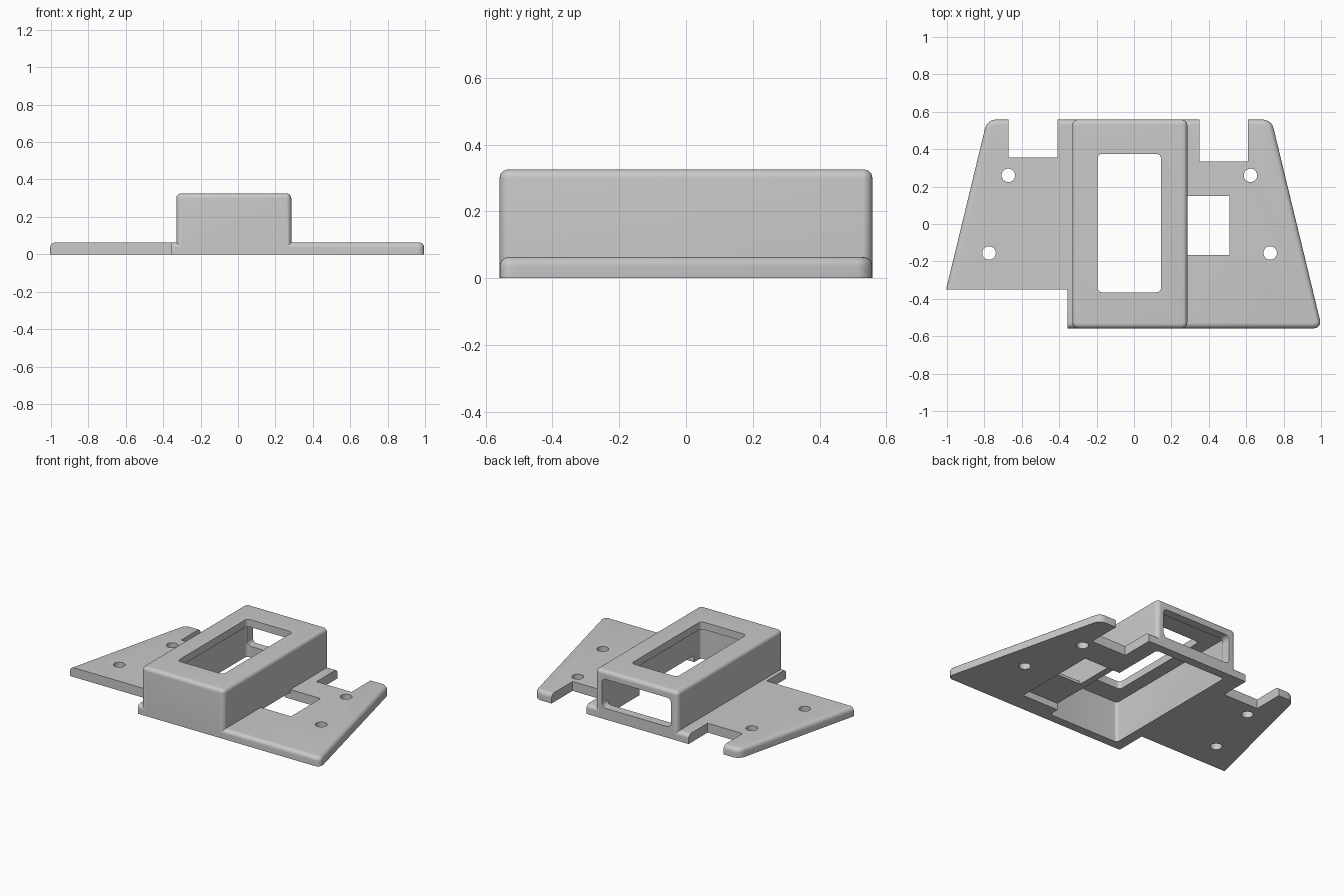
import bpy, bmesh, math

cube = bpy.data.objects.get("Cube")
if cube:
    bpy.data.objects.remove(cube, do_unlink=True)

grey = bpy.data.materials.new("light grey")
grey.use_nodes = True
colour = (0.585, 0.585, 0.585, 1)
grey.diffuse_color = colour
grey.node_tree.nodes["Principled BSDF"].inputs["Base Color"].default_value = colour


def prism(name, outline, z0, z1, corner=0, rim=0):
    """Closed prism on an anticlockwise outline; rounds upright corners, then the top rim."""
    bm = bmesh.new()
    low = [bm.verts.new((x, y, z0)) for x, y in outline]
    high = [bm.verts.new((x, y, z1)) for x, y in outline]
    bm.faces.new(low[::-1])
    bm.faces.new(high)
    for i in range(len(low)):
        j = (i + 1) % len(low)
        bm.faces.new((low[i], low[j], high[j], high[i]))
    if corner:
        upright = [e for e in bm.edges if abs(e.verts[0].co.z - e.verts[1].co.z) > 1e-4]
        bmesh.ops.bevel(bm, geom=upright, offset=corner, segments=6, profile=0.5, affect='EDGES')
    if rim:
        top = [e for e in bm.edges if all(abs(v.co.z - z1) < 1e-5 for v in e.verts)]
        bmesh.ops.bevel(bm, geom=top, offset=rim, segments=6, profile=0.5, affect='EDGES')
    mesh = bpy.data.meshes.new(name)
    bm.to_mesh(mesh)
    bm.free()
    mesh.materials.append(grey)
    obj = bpy.data.objects.new(name, mesh)
    bpy.context.collection.objects.link(obj)
    return obj


def rect(x0, x1, y0, y1):
    return [(x0, y0), (x1, y0), (x1, y1), (x0, y1)]


def combine(target, tool, operation):
    bpy.context.view_layer.objects.active = target
    mod = target.modifiers.new("combine", 'BOOLEAN')
    mod.operation = operation
    mod.solver = 'EXACT'
    mod.object = tool
    bpy.context.view_layer.update()
    bpy.ops.object.modifier_apply(modifier=mod.name)
    bpy.data.objects.remove(tool, do_unlink=True)


def cut(outline, z0, z1, corner=0):
    tool = prism("cutter", outline, z0, z1, corner)
    tool.hide_render = True
    combine(bracket, tool, 'DIFFERENCE')


# Tapered base plate with rounded rim
D = 0.558
bracket = prism("mounting_bracket", [(-1.055, -D), (1.005, -D), (0.735, D), (-0.785, D)],
                0, 0.063, corner=0.045, rim=0.028)

# Cut-away front corner and the two rear notches
cut(rect(-1.3, -0.355, -1, -0.35), -0.1, 0.2)
cut(rect(-0.67, -0.41, 0.355, 1), -0.1, 0.2)
cut(rect(0.35, 0.61, 0.335, 1), -0.1, 0.2)

# Raised housing
combine(bracket, prism("housing", rect(-0.33, 0.285, -D, D), 0, 0.325,
                       corner=0.03, rim=0.025), 'UNION')

# Hollow inside, open below
cut(rect(-0.285, 0.24, -0.5, 0.5), -0.1, 0.275, corner=0.02)

# Top window
cut(rect(-0.195, 0.145, -0.365, 0.375), 0.2, 0.5, corner=0.025)

# Rear opening above the sill, rounded in the xz plane
rear = prism("cutter", rect(-0.28, 0.235, 0.075, 0.27), -0.65, -0.45, corner=0.03)
rear.hide_render = True
rear.rotation_euler.x = math.pi / 2
combine(bracket, rear, 'DIFFERENCE')

# Square side hole and the underside channel joining it to the hollow
cut(rect(0.285, 0.51, -0.165, 0.15), -0.1, 0.1)
cut(rect(0.2, 0.51, -0.43, 0.15), -0.1, 0.045)

# Screw holes
for cx, cy in [(-0.672, 0.26), (0.623, 0.26), (-0.775, -0.155), (0.728, -0.155)]:
    ring = [(cx + 0.036 * math.cos(a * math.pi / 16), cy + 0.036 * math.sin(a * math.pi / 16))
            for a in range(32)]
    cut(ring, -0.1, 0.2)

# Smooth the rounded edges only
for o in bpy.context.selected_objects:
    o.select_set(False)
bracket.select_set(True)
bpy.context.view_layer.objects.active = bracket
bpy.ops.object.shade_smooth_by_angle(angle=math.radians(30))
